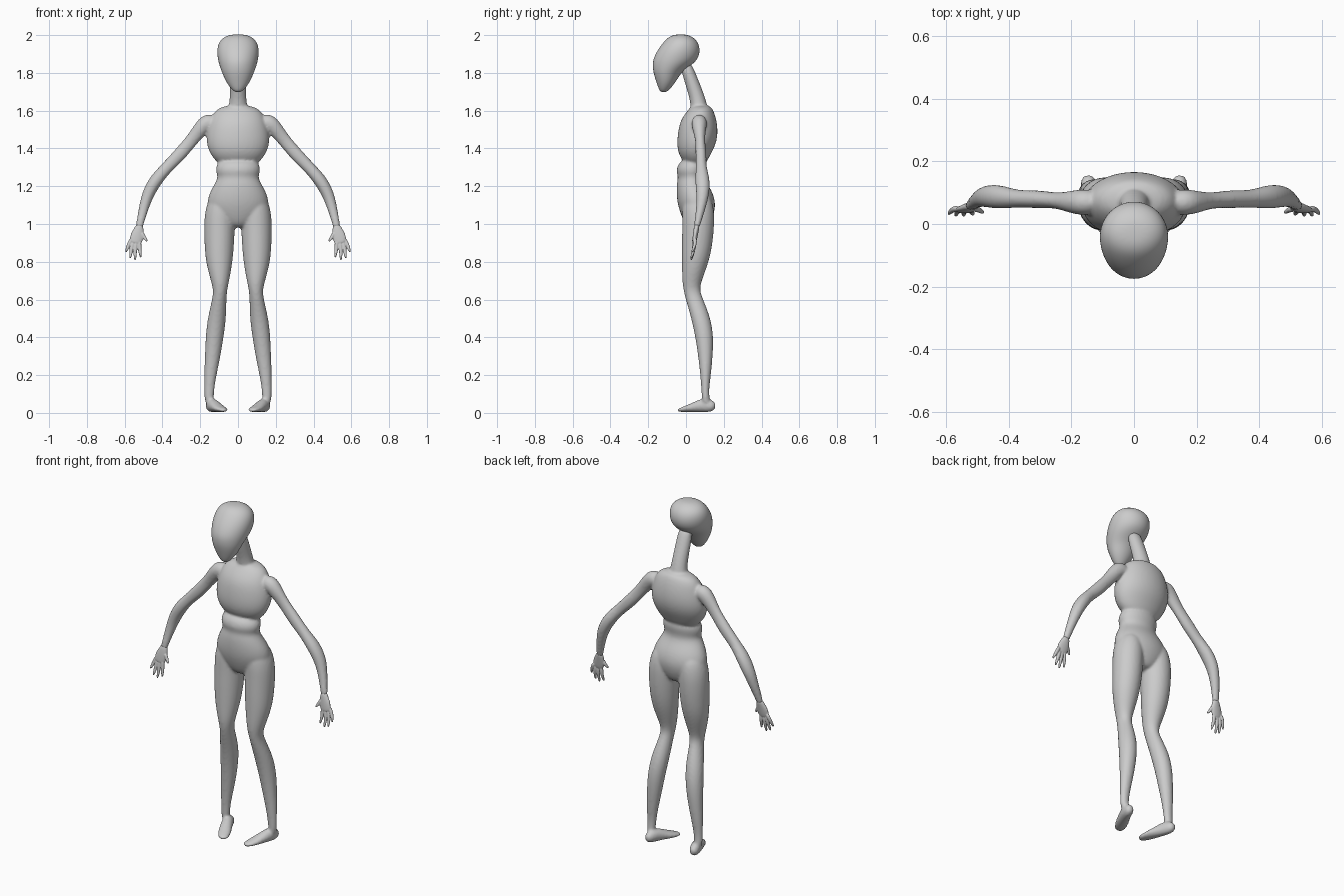
import bpy, bmesh, math
from mathutils import Vector

SIDES = 12
SWELL = 1.05  # offsets the shrinkage of the subdivision


def loft(bm, stations, ref=None, side=1):
    """Skin rings (x, y, z, ra, rb). Without ref the rings are horizontal (ra on x, rb on y);
    with ref they stand across the path and rb runs along ref."""
    pts = [Vector(s[:3]) for s in stations]
    rings = []
    for i, s in enumerate(stations):
        if ref is None:
            a, b = Vector((1, 0, 0)), Vector((0, 1, 0))
        else:
            t = (pts[min(i + 1, len(pts) - 1)] - pts[max(i - 1, 0)]).normalized()
            a = t.cross(Vector(ref)).normalized()
            b = a.cross(t)
        ring = []
        for k in range(SIDES):
            w = 2 * math.pi * k / SIDES
            p = pts[i] + SWELL * (a * s[3] * math.cos(w) + b * s[4] * math.sin(w))
            ring.append(bm.verts.new((p.x * side, p.y, p.z)))
        rings.append(ring)
    for r, q in zip(rings, rings[1:]):
        for k in range(SIDES):
            n = (k + 1) % SIDES
            bm.faces.new((r[k], r[n], q[n], q[k]))
    bm.faces.new(rings[0])
    bm.faces.new(rings[-1])


def finish(bm, name, voxel=None, relax=0):
    """Turn the lofts into one smooth object, fused when a voxel size is given."""
    bmesh.ops.recalc_face_normals(bm, faces=bm.faces[:])
    for f in bm.faces:
        f.smooth = True
    me = bpy.data.meshes.new(name)
    bm.to_mesh(me)
    bm.free()
    ob = bpy.data.objects.new(name, me)
    bpy.context.collection.objects.link(ob)
    sub = ob.modifiers.new("round", 'SUBSURF')
    sub.levels = sub.render_levels = 2
    if voxel:
        rm = ob.modifiers.new("fuse", 'REMESH')
        rm.mode = 'VOXEL'
        rm.voxel_size = voxel
        rm.use_smooth_shade = True
        sm = ob.modifiers.new("relax", 'SMOOTH')
        sm.factor = 0.5
        sm.iterations = relax
    return ob


# central profiles: z, centre y, half width, half depth
def central(rows):
    return [(0, cy, z, rx, ry) for z, cy, rx, ry in rows]


neck = central([(1.86, -.005, .035, .03), (1.80, .014, .042, .036), (1.70, .05, .042, .041),
                (1.64, .067, .045, .042), (1.58, .075, .06, .05)])
chest = central([(1.63, .08, .06, .045), (1.605, .078, .12, .066), (1.55, .066, .148, .096),
                 (1.48, .063, .166, .106), (1.42, .055, .165, .102), (1.37, .046, .146, .085),
                 (1.33, .048, .115, .062), (1.31, .048, .08, .045)])
belly = central([(1.345, .04, .085, .05), (1.318, .035, .112, .077), (1.28, .027, .118, .079),
                 (1.25, .03, .105, .07), (1.22, .03, .118, .078), (1.17, .045, .148, .095),
                 (1.11, .056, .166, .101), (1.05, .06, .15, .087), (1.00, .06, .09, .065),
                 (.98, .06, .045, .04)])
# limbs: x, y, z, half width, half depth
leg = [(.085, .06, 1.17, .055, .065), (.093, .064, 1.08, .08, .085), (.098, .065, 1.0, .081, .084),
       (.099, .06, .90, .078, .081), (.10, .05, .80, .071, .071), (.095, .031, .70, .048, .051),
       (.094, .029, .65, .036, .042), (.099, .045, .60, .037, .046), (.112, .08, .50, .049, .051),
       (.124, .098, .40, .047, .048), (.134, .103, .30, .041, .038), (.146, .104, .20, .032, .028),
       (.153, .101, .11, .024, .018), (.153, .108, .04, .024, .024)]
foot = [(.152, .156, .030, .016, .018), (.146, .132, .037, .027, .033), (.135, .095, .042, .031, .038),
        (.116, .052, .032, .033, .028), (.091, .0, .020, .037, .016), (.067, -.046, .013, .020, .008)]
arm = [(.11, .07, 1.535, .04, .036), (.165, .07, 1.54, .048, .042), (.195, .07, 1.508, .041, .037),
       (.244, .075, 1.444, .032, .023), (.312, .08, 1.364, .036, .030), (.374, .08, 1.302, .030, .026),
       (.432, .087, 1.238, .035, .040), (.475, .09, 1.165, .033, .035), (.498, .08, 1.09, .026, .025),
       (.520, .06, 1.0, .020, .017), (.523, .056, .975, .018, .013)]

# body with limbs
bm = bmesh.new()
for part in (neck, chest, belly):
    loft(bm, part)
for side in (1, -1):
    loft(bm, leg, side=side)
    loft(bm, foot, ref=(0, 0, 1), side=side)
    loft(bm, arm, ref=(0, 1, 0), side=side)
finish(bm, "body", 0.008, 4)

# head
bm = bmesh.new()
loft(bm, central([(1.698, -.118, .015, .014), (1.712, -.115, .033, .028), (1.75, -.106, .062, .05),
                  (1.80, -.10, .083, .072), (1.835, -.078, .096, .098), (1.87, -.056, .106, .118),
                  (1.92, -.038, .111, .113), (1.965, -.027, .100, .090), (1.993, -.028, .070, .060),
                  (2.004, -.028, .03, .025)]))
finish(bm, "head")

# hands
palm = [(.520, .06, 1.0, .017, .014), (.525, .054, .97, .026, .014), (.533, .049, .94, .036, .013),
        (.541, .045, .91, .033, .011), (.544, .042, .895, .025, .008)]
digits = [((.562, .050, .925), (.594, .032, .850)), ((.554, .046, .91), (.571, .027, .818)),
          ((.539, .044, .91), (.545, .027, .808)), ((.522, .044, .915), (.515, .030, .822)),
          ((.510, .047, .955), (.481, .036, .908))]
for side, label in ((1, "left_hand"), (-1, "right_hand")):
    bm = bmesh.new()
    loft(bm, palm, ref=(0, 1, 0), side=side)
    for base, tip in digits:
        base, tip = Vector(base), Vector(tip)
        knuckle = base.lerp(tip, 0.5) + Vector((.003, .006, 0))
        near_tip = base.lerp(tip, 0.92)
        loft(bm, [(*base, .011, .010), (*knuckle, .010, .009), (*near_tip, .006, .006),
                  (*tip, .003, .003)], ref=(0, 1, 0), side=side)
    finish(bm, label, 0.003, 2)
